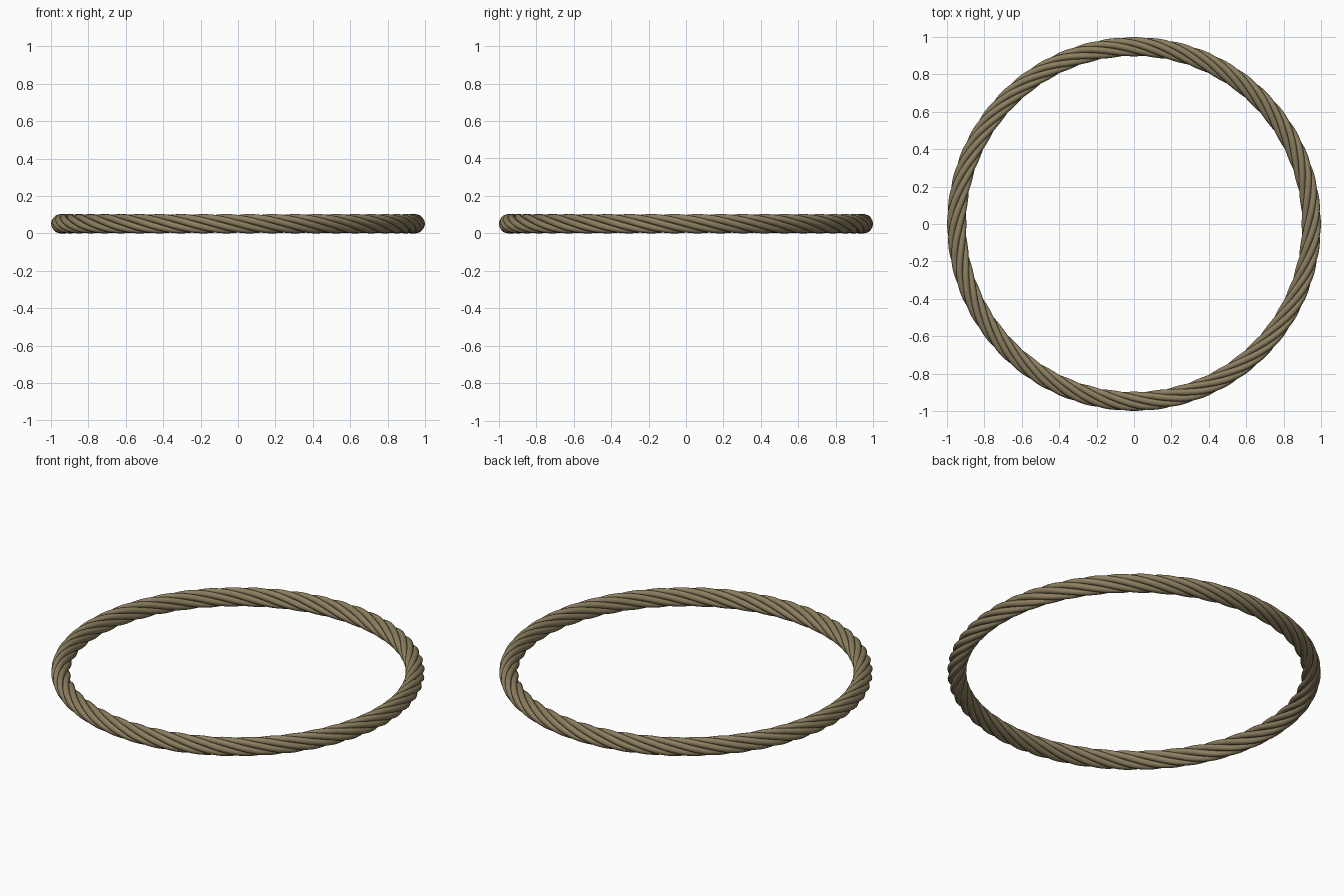
import bpy
from math import sin, cos, pi

if "Cube" in bpy.data.objects:
    bpy.data.objects.remove(bpy.data.objects["Cube"])

RING = 0.948      # radius of the rope's centre line
CORE = 0.034      # distance of each strand from the centre line
STRAND = 0.0175   # strand thickness (radius)
STRANDS = 6
TWISTS = 8
STEPS = 400

hemp = bpy.data.materials.new("hemp tan")
hemp.use_nodes = True
colour = (0.26, 0.21, 0.115, 1)
hemp.diffuse_color = colour
bsdf = hemp.node_tree.nodes["Principled BSDF"]
bsdf.inputs["Base Color"].default_value = colour
bsdf.inputs["Roughness"].default_value = 0.9


def strand_point(theta, phase):
    """Point on a strand that winds around the ring."""
    turn = phase - TWISTS * theta
    r = RING + CORE * cos(turn)
    return (r * cos(theta), r * sin(theta),
            CORE + STRAND + CORE * sin(turn), 1)


# Twisted strands, each a closed tube
for k in range(STRANDS):
    curve = bpy.data.curves.new("rope_strand", "CURVE")
    curve.dimensions = "3D"
    curve.bevel_depth = STRAND
    curve.bevel_resolution = 4
    spline = curve.splines.new("POLY")
    spline.points.add(STEPS - 1)
    spline.use_cyclic_u = True
    for i, p in enumerate(spline.points):
        p.co = strand_point(2 * pi * i / STEPS, 2 * pi * k / STRANDS)
    curve.materials.append(hemp)
    strand = bpy.data.objects.new(f"rope_strand_{k + 1}", curve)
    bpy.context.collection.objects.link(strand)

    # Turn the swept tube into a smooth mesh
    bpy.ops.object.select_all(action="DESELECT")
    strand.select_set(True)
    bpy.context.view_layer.objects.active = strand
    bpy.ops.object.convert(target="MESH")
    bpy.ops.object.shade_smooth()
